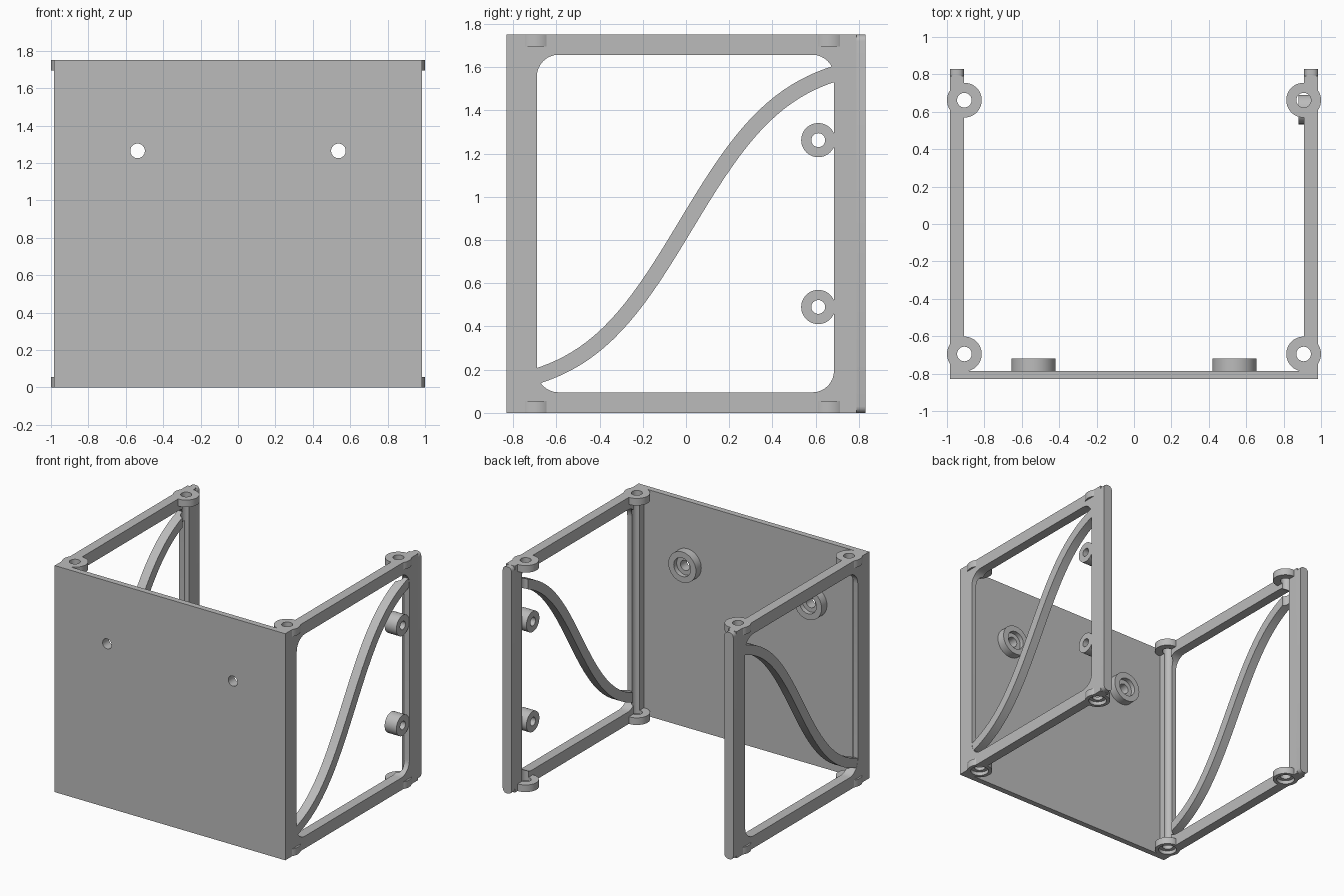
import bpy, bmesh, math
from mathutils import Matrix, Vector

old = bpy.data.objects.get("Cube")
if old:
    bpy.data.objects.remove(old, do_unlink=True)

GREY = (0.5, 0.5, 0.5, 1)
mat = bpy.data.materials.new("plain grey")
mat.use_nodes = True
mat.diffuse_color = GREY
mat.node_tree.nodes["Principled BSDF"].inputs["Base Color"].default_value = GREY

H = 1.75                       # overall height
OUT, INN = 0.985, 0.91         # side frame outer and inner faces
FRONT, BACK = -0.83, 0.83
PIN_X, PIN_Y = 0.907, (-0.695, 0.662)


def finish(bm, name):
    bmesh.ops.recalc_face_normals(bm, faces=bm.faces)
    me = bpy.data.meshes.new(name)
    bm.to_mesh(me)
    bm.free()
    me.materials.append(mat)
    ob = bpy.data.objects.new(name, me)
    bpy.context.collection.objects.link(ob)
    return ob


def box(name, lo, hi):
    bm = bmesh.new()
    bmesh.ops.create_cube(bm, size=1)
    for v in bm.verts:
        v.co = [(a + b) / 2 + c * (b - a) for a, b, c in zip(lo, hi, v.co)]
    return finish(bm, name)


def prism(name, pts, x0, x1):
    """Extrude a (y, z) outline along x."""
    bm = bmesh.new()
    face = bm.faces.new([bm.verts.new((x0, y, z)) for y, z in pts])
    ext = bmesh.ops.extrude_face_region(bm, geom=[face])["geom"]
    for g in ext:
        if isinstance(g, bmesh.types.BMVert):
            g.co.x = x1
    return finish(bm, name)


def cylinder(name, a, b, r, sides=48):
    a, b = Vector(a), Vector(b)
    bm = bmesh.new()
    turn = (b - a).to_track_quat('Z', 'Y').to_matrix().to_4x4()
    bmesh.ops.create_cone(bm, cap_ends=True, segments=sides, radius1=r, radius2=r,
                          depth=(b - a).length,
                          matrix=Matrix.Translation((a + b) / 2) @ turn)
    return finish(bm, name)


def cut(ob, cutters):
    """Subtract the cutters, then delete them."""
    bpy.context.view_layer.objects.active = ob
    for c in cutters:
        c.hide_render = True
        m = ob.modifiers.new("cut", 'BOOLEAN')
        m.operation, m.solver, m.object = 'DIFFERENCE', 'EXACT', c
        bpy.ops.object.modifier_apply(modifier=m.name)
        bpy.data.objects.remove(c, do_unlink=True)


def smooth(ob):
    bpy.ops.object.select_all(action='DESELECT')
    ob.select_set(True)
    bpy.context.view_layer.objects.active = ob
    bpy.ops.object.shade_smooth_by_angle(angle=math.radians(30))


def rounded_rect(y0, y1, z0, z1, r, n=8):
    pts = []
    corners = [(y1 - r, z1 - r), (y0 + r, z1 - r), (y0 + r, z0 + r), (y1 - r, z0 + r)]
    for q, (cy, cz) in enumerate(corners):
        for i in range(n + 1):
            t = (q + i / n) * math.pi / 2
            pts.append((cy + r * math.cos(t), cz + r * math.sin(t)))
    return pts


def brace_outline(half=0.036, n=40):
    """S-shaped strip, offset both ways from its centre line."""
    upper, lower = [], []
    k = 1.47
    for i in range(n + 1):
        u = -1.05 + 2.1 * i / n
        y, z = 0.69 * u, 0.87 + 0.7 * math.tanh(k * u) / math.tanh(k)
        slope = 0.7 / 0.69 * k / math.tanh(k) / math.cosh(k * u) ** 2
        nrm = Vector((-slope, 1)).normalized() * half
        upper.append((y + nrm.x, z + nrm.y))
        lower.append((y - nrm.x, z - nrm.y))
    return upper + lower[::-1]


# Front panel with two screw holes
panel = box("front_panel", (-OUT, FRONT, 0), (OUT, -0.785, H))
for sx, side in ((1, "left"), (-1, "right")):
    x = sx * 0.537
    cut(panel, [cylinder("cutter", (x, -1, 1.265), (x, 0, 1.265), 0.039)])
    # Counterbored boss behind each hole
    boss = cylinder(f"panel_boss_{side}", (x, -0.79, 1.265), (x, -0.72, 1.265), 0.118)
    cut(boss, [cylinder("cutter", (x, -1, 1.265), (x, 0, 1.265), 0.039),
               cylinder("cutter", (x, -0.755, 1.265), (x, 0, 1.265), 0.072)])
    smooth(boss)
smooth(panel)

for sx, side in ((1, "left"), (-1, "right")):
    x_in, x_out, px = sx * INN, sx * OUT, sx * PIN_X

    def pin_holes():
        return [cylinder("cutter", (px, y, -1), (px, y, 3), 0.039) for y in PIN_Y]

    def pin_recesses():
        return [cylinder("cutter", (px, y, -1), (px, y, 0.028), 0.066) for y in PIN_Y]

    # Side frame with a rounded opening and vertical pin channels
    frame = box(f"side_frame_{side}", (min(x_in, x_out), -0.79, 0),
                (max(x_in, x_out), 0.79, H))
    opening = prism("cutter", rounded_rect(-0.69, 0.685, 0.095, 1.657, 0.1), sx * 0.8, sx * 1.1)
    cut(frame, [opening] + pin_holes() + pin_recesses())
    smooth(frame)

    # Rounded tip along the rear edge of the frame
    tip = box(f"rear_tip_{side}", (min(x_in, x_out), 0.785, 0), (max(x_in, x_out), BACK, H))
    bm = bmesh.new()
    bm.from_mesh(tip.data)
    along_y = [e for e in bm.edges if abs(e.verts[0].co.y - e.verts[1].co.y) > 0.01]
    bmesh.ops.bevel(bm, geom=along_y, offset=0.03, segments=4, profile=0.5, affect='EDGES')
    bm.to_mesh(tip.data)
    bm.free()
    smooth(tip)

    # S-shaped brace
    brace = prism(f"curved_brace_{side}", brace_outline(), sx * (INN + 0.002), sx * (OUT - 0.002))
    cut(brace, pin_holes())
    smooth(brace)

    # Corner lugs, top and bottom
    for y, end in zip(PIN_Y, ("front", "rear")):
        for z0, z1, level in ((0, 0.055, "bottom"), (H - 0.055, H, "top")):
            lug = cylinder(f"{level}_{end}_lug_{side}", (px, y, z0), (px, y, z1), 0.093)
            cutters = [cylinder("cutter", (px, y, -1), (px, y, 3), 0.039)]
            if level == "bottom":
                cutters.append(cylinder("cutter", (px, y, -1), (px, y, 0.028), 0.066))
            cut(lug, cutters)
            smooth(lug)

# Mounting bosses on the left frame's rear post
for z, level in ((0.49, "lower"), (1.262, "upper")):
    boss = cylinder(f"{level}_post_boss", (0.88, 0.612, z), (0.98, 0.612, z), 0.079)
    cut(boss, [cylinder("cutter", (0.5, 0.612, z), (1.5, 0.612, z), 0.032)])
    smooth(boss)
